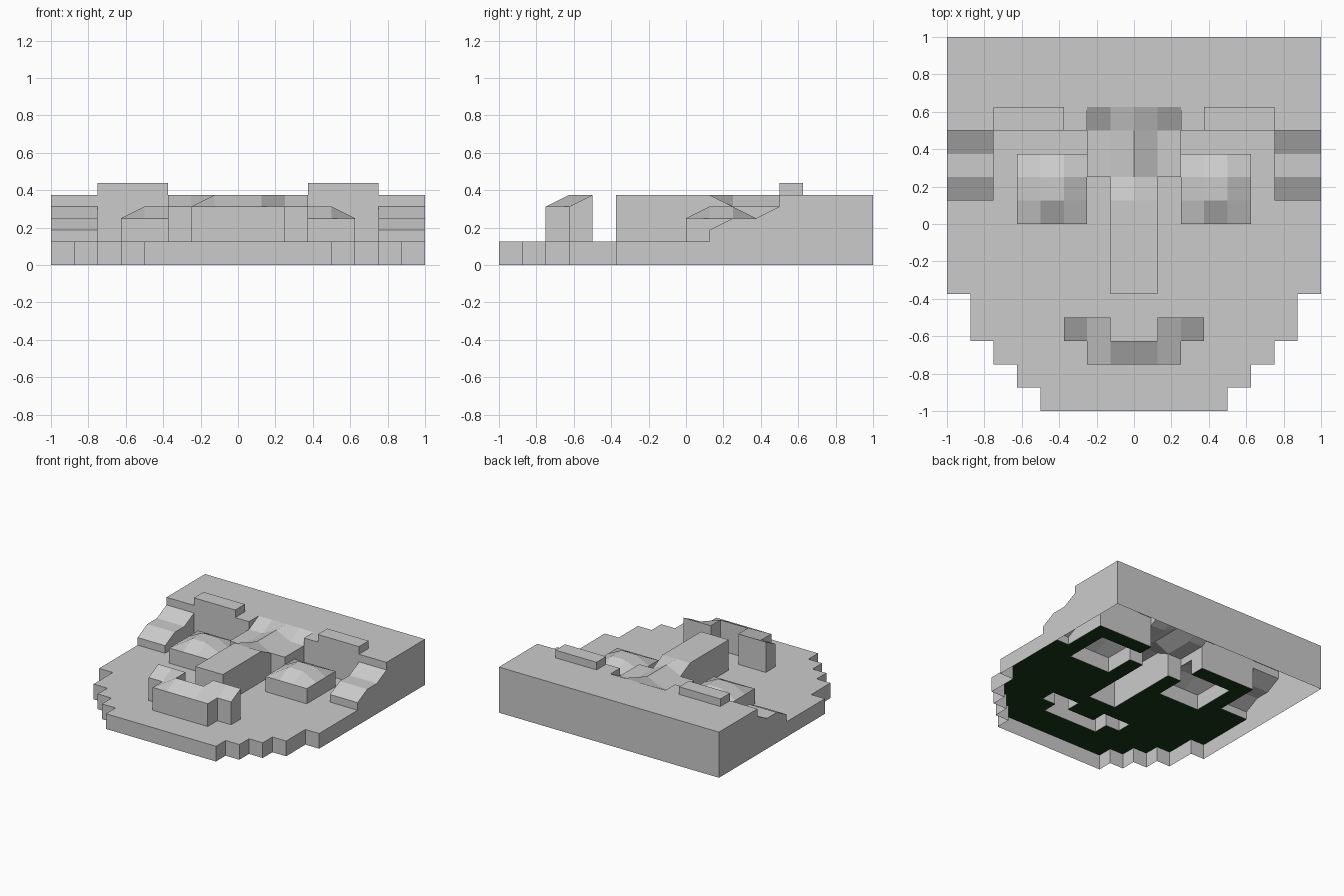
import bpy, bmesh

if "Cube" in bpy.data.objects:
    bpy.data.objects.remove(bpy.data.objects["Cube"])

# Grid face mask: 1/8 unit cells, heights in 1/16 unit, open underneath
S, H = 1 / 8, 1 / 16
field = {}                      # (i, j) lower-left cell corner -> (part name, height function)


def region(part, x0, x1, y0, y1, height):
    for i in range(x0, x1):
        for j in range(y0, y1):
            field[i, j] = (part, height)


def mirrored(part, x0, x1, y0, y1, height):
    region(part, x0, x1, y0, y1, height)
    region(part, -x1, -x0, y0, y1, height)


def flat(h):
    return lambda x, y: h


# Face plate with stepped chin
for y0, y1, w in ((-8, -7, 4), (-7, -6, 5), (-6, -5, 6), (-5, -3, 7), (-3, 4, 8)):
    region("face_plate", -w, w, y0, y1, flat(2))

# Forehead block, with sideburns stepping down on both sides
region("forehead", -8, 8, 4, 8, flat(6))
mirrored("sideburns", 6, 8, 1, 4, lambda x, y: {1: 3, 2: 4, 3: 4, 4: 5}[y])

# Brows
mirrored("eyebrows", 3, 6, 4, 5, flat(7))

# Eyes: bevelled blocks
mirrored("eyes", 2, 5, 0, 3,
         lambda x, y: 5 if 3 <= abs(x) <= 4 and 1 <= y <= 2 else 4)

# Nose, and ridged bridge blending into the forehead
region("nose", -1, 1, -3, 2, lambda x, y: 5 if y == 2 and x else 6)
region("nose_bridge", -2, 2, 2, 5, lambda x, y: 6 if x == 0 or y == 5 else 5)


# Mouth: raised U with a sloped front edge
def lip(x, y):
    return 5 if y == -6 or (y == -5 and abs(x) > 1) else 6


mirrored("mouth", 1, 3, -5, -4, lip)
region("mouth", -2, 2, -6, -5, lip)


def corner_height(cell, p):
    return field[cell][1](*p) if cell in field else 0


def add_mesh(name, polys):
    bm = bmesh.new()
    for poly in polys:
        pts = [p for k, p in enumerate(poly) if p != poly[k - 1]]
        if len(pts) > 2:
            bm.faces.new([bm.verts.new((x * S, y * S, z * H)) for x, y, z in pts])
    bmesh.ops.remove_doubles(bm, verts=bm.verts, dist=1e-5)
    me = bpy.data.meshes.new(name)
    bm.to_mesh(me)
    bm.free()
    ob = bpy.data.objects.new(name, me)
    bpy.context.collection.objects.link(ob)
    return ob


# Build each part: cell tops plus walls down to any lower neighbour
parts = {}
for cell, (part, height) in field.items():
    i, j = cell
    polys = parts.setdefault(part, [])
    c = [(i, j), (i + 1, j), (i + 1, j + 1), (i, j + 1)]
    polys.append([(*p, height(*p)) for p in c])
    for k, (dx, dy) in enumerate(((0, -1), (1, 0), (0, 1), (-1, 0))):
        p, q = c[k], c[(k + 1) % 4]
        other = (i + dx, j + dy)
        a, b = height(*p), height(*q)
        polys.append([(*p, min(a, corner_height(other, p))),
                      (*q, min(b, corner_height(other, q))), (*q, b), (*p, a)])
for part, polys in parts.items():
    add_mesh(part, polys)

# Dark green lining under the face plate
lining = add_mesh("plate_lining", [
    [(i, j, 1.97), (i, j + 1, 1.97), (i + 1, j + 1, 1.97), (i + 1, j, 1.97)]
    for (i, j), (part, h) in field.items() if part == "face_plate"])
green = bpy.data.materials.new("dark_green")
green.diffuse_color = (0.01, 0.04, 0.01, 1)
green.use_nodes = True
green.node_tree.nodes["Principled BSDF"].inputs["Base Color"].default_value = green.diffuse_color
lining.data.materials.append(green)
